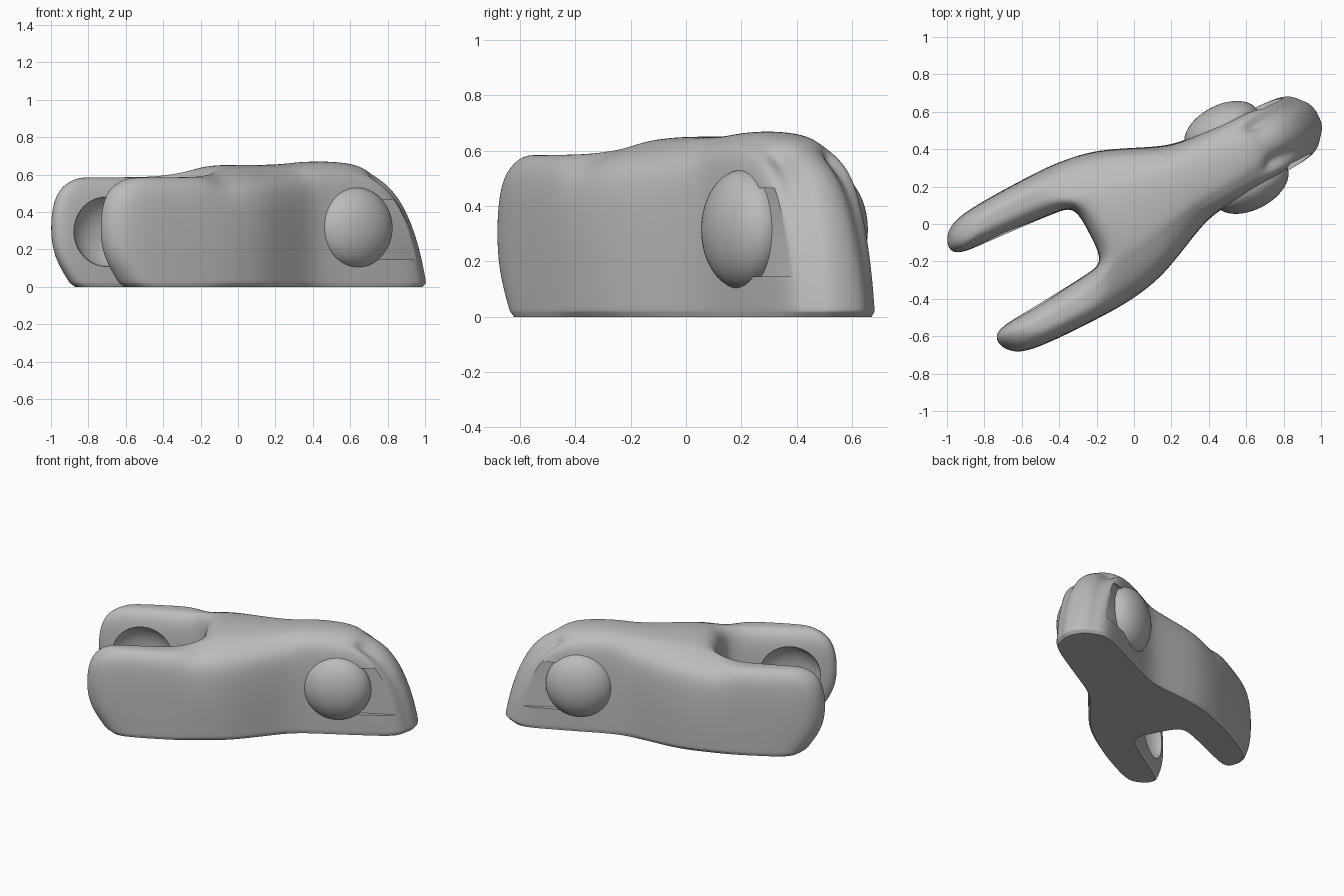
import bpy, bmesh, math
from mathutils import Matrix, Vector

if "Cube" in bpy.data.objects:
    bpy.data.objects.remove(bpy.data.objects["Cube"], do_unlink=True)

# The link is modelled along x, then turned into its resting direction
PLACE = Matrix.Rotation(math.radians(27.5), 4, 'Z') @ Matrix.Translation((0, 0.063, 0))

grey = bpy.data.materials.new("plain_grey")
grey.diffuse_color = (0.5, 0.5, 0.5, 1)
grey.use_nodes = True
grey.node_tree.nodes["Principled BSDF"].inputs["Base Color"].default_value = (0.5, 0.5, 0.5, 1)

# Stations along the link: position, inner column, outer edge, crown height
STATIONS = [
    (-0.93, 0.235, 0.365, 0.582), (-0.80, 0.215, 0.412, 0.585), (-0.50, 0.20, 0.42, 0.585),
    (-0.34, 0.185, 0.42, 0.587), (-0.235, 0.17, 0.415, 0.632), (-0.11, 0.165, 0.40, 0.655),
    (0.02, 0.155, 0.37, 0.655), (0.19, 0.13, 0.295, 0.655), (0.33, 0.11, 0.232, 0.66),
    (0.45, 0.10, 0.205, 0.67), (0.65, 0.10, 0.20, 0.675), (0.87, 0.09, 0.19, 0.67),
    (1.04, 0.075, 0.18, 0.65), (1.14, 0.05, 0.115, 0.61)]
ARM_ROWS = 4
# Layers: height fraction, width factor, arm end, nose end
LAYERS = [
    (0.0, 0.94, -0.80, 1.125), (0.035, 1.0, -0.83, 1.145), (0.30, 1.02, -0.94, 1.115),
    (0.66, 1.01, -0.947, 1.04), (0.90, 0.90, -0.905, 0.935), (1.0, 0.45, -0.80, 0.82)]
# Drop of the crown and pull-back of the rounded ends, from the middle outwards
DROP = (0, 0.012, 0.035, 0.055)
NOSE_BACK = (0, 0.005, 0.02, 0.05)
ARM_BACK = (0, 0.01, 0, 0.04)


def cage_point(row, col, layer):
    u, inner, outer, top = STATIONS[row]
    t, f, arm_end, nose_end = LAYERS[layer]
    mid = (inner + outer) / 2
    lane = abs(col)
    v = (0, inner, mid, outer)[lane]
    if row < ARM_ROWS:
        v = mid + (v - mid) * f
    else:
        top -= DROP[lane]
        if lane > 1:
            # The nose keeps fuller shoulders than the bridge
            v = inner + (v - inner) * (f if u < 0.4 else 0.4 + 0.6 * f)
    if u > 0.3:
        u = 0.3 + (u - 0.3) * (nose_end - 0.3) / 0.84
    elif u < -0.5:
        u = -0.5 + (u + 0.5) * (arm_end + 0.5) / -0.43
    elif row == ARM_ROWS and lane < 2:
        u += max(0, 1 - f) * 0.1
    if row == 0:
        u += ARM_BACK[lane]
    elif row == len(STATIONS) - 1:
        u -= NOSE_BACK[lane]
    return Vector((u, math.copysign(v, col), t * top))


def make_body():
    bm = bmesh.new()
    crease = bm.edges.layers.float.new("crease_edge")
    cache = {}

    def vert(row, col, layer):
        key = (row, col, layer)
        if key not in cache:
            cache[key] = bm.verts.new(cage_point(*key))
        return cache[key]

    # Plan cells: two arms, joined by the bridge and the nose
    cells = [(r, c) for r in range(len(STATIONS) - 1) for c in range(-3, 3)
             if r >= ARM_ROWS or c not in (-1, 0)]
    border = set()
    last = len(LAYERS) - 1
    for r, c in cells:
        ring = [(r, c), (r + 1, c), (r + 1, c + 1), (r, c + 1)]
        bm.faces.new([vert(*p, last) for p in ring])
        bm.faces.new([vert(*p, 0) for p in reversed(ring)])
        for a, b in zip(ring, ring[1:] + ring[:1]):
            if (b, a) in border:
                border.remove((b, a))
            else:
                border.add((a, b))
    # Walls along the outline
    for a, b in sorted(border):
        for k in range(last):
            bm.faces.new((vert(*a, k), vert(*b, k), vert(*b, k + 1), vert(*a, k + 1)))
        for k, sharp in ((0, 1.0), (1, 0.8)):
            bm.edges.get((vert(*a, k), vert(*b, k)))[crease] = sharp
    bmesh.ops.recalc_face_normals(bm, faces=bm.faces)
    mesh = bpy.data.meshes.new("link_body")
    bm.to_mesh(mesh)
    bm.free()
    obj = bpy.data.objects.new("link_body", mesh)
    bpy.context.collection.objects.link(obj)
    mesh.materials.append(grey)
    sub = obj.modifiers.new("round", 'SUBSURF')
    sub.levels = sub.render_levels = 3
    return obj


def make_part(name, location, size, ball=True):
    bm = bmesh.new()
    if ball:
        bmesh.ops.create_uvsphere(bm, u_segments=48, v_segments=24, radius=1)
    else:
        bmesh.ops.create_cube(bm, size=2)
    bmesh.ops.transform(bm, matrix=Matrix.Translation(location) @ Matrix.Diagonal((*size, 1)),
                        verts=bm.verts)
    mesh = bpy.data.meshes.new(name)
    bm.to_mesh(mesh)
    bm.free()
    obj = bpy.data.objects.new(name, mesh)
    bpy.context.collection.objects.link(obj)
    mesh.materials.append(grey)
    return obj


def activate(obj):
    bpy.ops.object.select_all(action='DESELECT')
    obj.select_set(True)
    bpy.context.view_layer.objects.active = obj


body = make_body()
parts = [body]
cutters = []
for side, label in ((1, "left"), (-1, "right")):
    # Snap ball on the nose, with the flat pocket running out beside it
    parts.append(make_part(label + "_ball", (0.65, side * 0.168, 0.315), (0.217, 0.13, 0.217)))
    cutters.append(make_part(label + "_pocket", (0.96, side * 0.364, 0.305), (0.31, 0.20, 0.16), False))
    # Round socket inside the arm
    cutters.append(make_part(label + "_socket", (-0.65, side * 0.20, 0.295), (0.195, 0.11, 0.188)))

for cutter in cutters:
    cutter.hide_render = True
    cut = body.modifiers.new(cutter.name, 'BOOLEAN')
    cut.operation = 'DIFFERENCE'
    cut.solver = 'EXACT'
    cut.object = cutter

activate(body)
for name in [m.name for m in body.modifiers]:
    bpy.ops.object.modifier_apply(modifier=name)
for cutter in cutters:
    bpy.data.objects.remove(cutter, do_unlink=True)

for part in parts:
    part.data.transform(PLACE)
    activate(part)
    bpy.ops.object.shade_smooth_by_angle(angle=math.radians(35))
